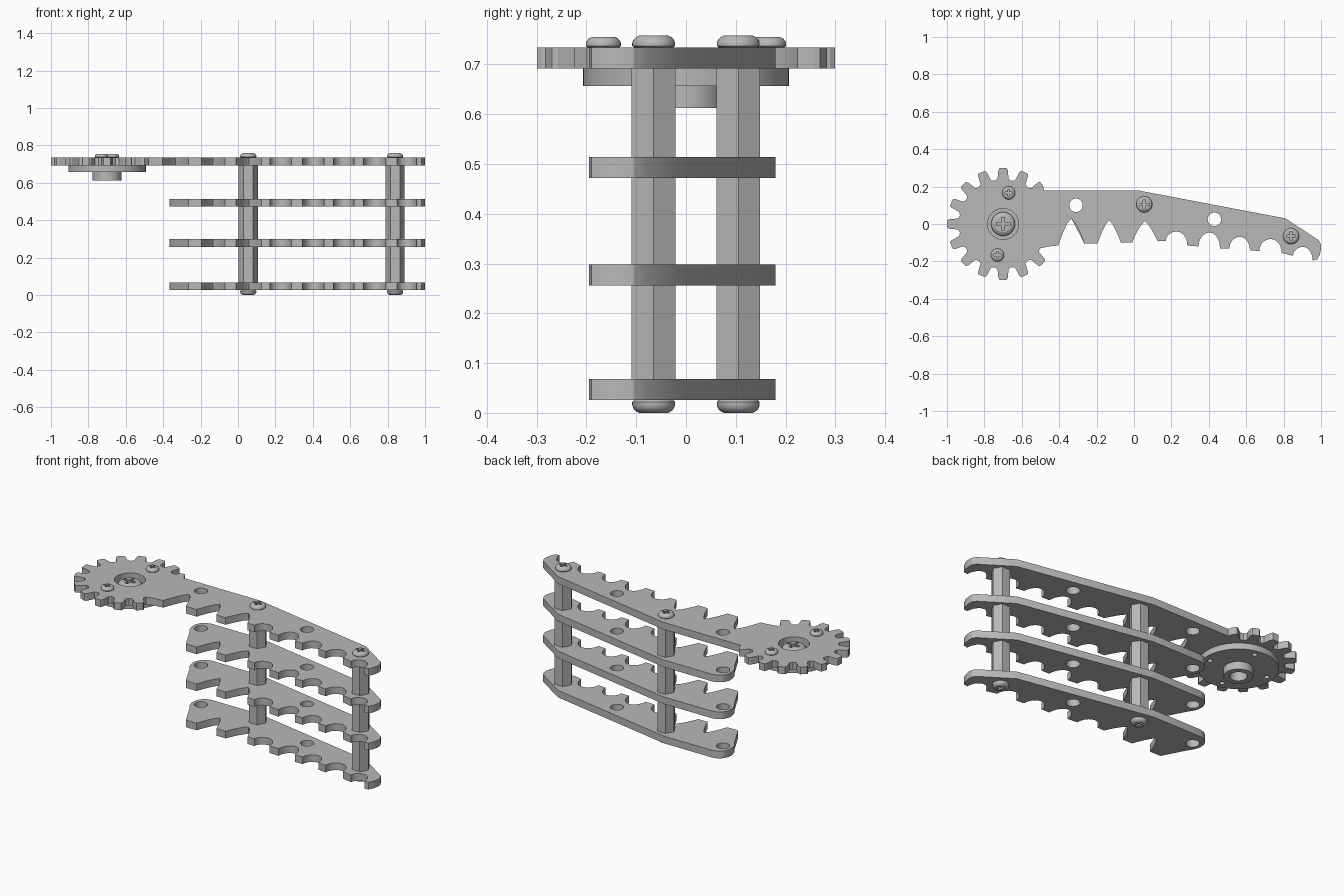
import bpy, bmesh, math
from mathutils import Matrix

old = bpy.data.objects.get("Cube")
if old:
    bpy.data.objects.remove(old)

grey = bpy.data.materials.new("plain_grey")
grey.use_nodes = True
grey.diffuse_color = (0.48, 0.48, 0.48, 1)
grey.node_tree.nodes["Principled BSDF"].inputs["Base Color"].default_value = grey.diffuse_color

GEAR_X, GEAR_R = -0.70, 0.30
THICK = 0.042
LEVELS = [0.026, 0.256, 0.472, 0.692]
POSTS = [(0.055, 0.105), (0.84, -0.065)]
HOLES = [(-0.31, 0.10), (0.43, 0.025)]


def finish(name, bm):
    bmesh.ops.recalc_face_normals(bm, faces=bm.faces)
    mesh = bpy.data.meshes.new(name)
    bm.to_mesh(mesh)
    bm.free()
    mesh.materials.append(grey)
    ob = bpy.data.objects.new(name, mesh)
    bpy.context.collection.objects.link(ob)
    return ob


def extrude(name, outline, z, height):
    bm = bmesh.new()
    face = bm.faces.new([bm.verts.new((x, y, z)) for x, y in outline])
    moved = bmesh.ops.extrude_face_region(bm, geom=[face])["geom"]
    bmesh.ops.translate(bm, vec=(0, 0, height),
                        verts=[v for v in moved if isinstance(v, bmesh.types.BMVert)])
    return finish(name, bm)


def circle(x, y, r, n=32):
    return [(x + r * math.cos(math.tau * i / n), y + r * math.sin(math.tau * i / n))
            for i in range(n)]


def cut(ob, cutters):
    # apply the cutters and then remove them
    for c in cutters:
        mod = ob.modifiers.new("cut", "BOOLEAN")
        mod.operation, mod.solver, mod.object = "DIFFERENCE", "EXACT", c
    bpy.context.view_layer.update()
    mesh = bpy.data.meshes.new_from_object(
        ob.evaluated_get(bpy.context.evaluated_depsgraph_get()))
    ob.modifiers.clear()
    ob.data = mesh
    for c in cutters:
        bpy.data.objects.remove(c)


def smooth(ob):
    bpy.ops.object.select_all(action="DESELECT")
    ob.select_set(True)
    bpy.context.view_layer.objects.active = ob
    bpy.ops.object.shade_smooth_by_angle(angle=math.radians(25))


def notch(a, b, top, pointed):
    # arch between two tooth corners, without its end points
    pts, n = [], 10
    for i in range(1, n):
        s = -math.cos(math.pi * i / n)
        rise = 1 - abs(s) ** 1.4 if pointed else math.sqrt(1 - s * s)
        t = (s + 1) / 2
        base = a[1] + (b[1] - a[1]) * t
        pts.append((a[0] + (b[0] - a[0]) * t, base + (top - base) * rise))
    return pts


# Toothed lower edge: flat tooth ends and the arch tops between them
TEETH = [((-0.265, -0.105), (-0.195, -0.105)), ((-0.07, -0.10), (-0.01, -0.10)),
         ((0.125, -0.09), (0.17, -0.09)), ((0.285, -0.115), (0.345, -0.12)),
         ((0.46, -0.13), (0.51, -0.13)), ((0.62, -0.14), (0.67, -0.145)),
         ((0.79, -0.155), (0.85, -0.17)), ((0.955, -0.195), (0.98, -0.19))]
TOPS = [0.02, 0.015, -0.04, -0.045, -0.068, -0.08, -0.122]

edge = list(TEETH[0])
for i, top in enumerate(TOPS):
    edge += notch(TEETH[i][1], TEETH[i + 1][0], top, i < 2) + list(TEETH[i + 1])
edge += [(0.993, -0.165), (1.0, -0.13), (0.998, -0.105), (0.985, -0.085),
         (0.81, 0.03), (0.02, 0.18)]

# Short jaw outline with a rounded back end
short_jaw = edge + [(-0.295, 0.18), (-0.325, 0.172), (-0.35, 0.152), (-0.363, 0.125),
                    (-0.365, 0.095), (-0.355, 0.06), (-0.33, 0.02)]

# Geared jaw outline: the same edge running into a spur gear
gear = [(-0.48, 0.18), (-0.487, 0.205)]
for k in range(2, 15):
    for offset, r in ((-7, 0.243), (-5, 0.29), (-3.5, GEAR_R),
                      (3.5, GEAR_R), (5, 0.29), (7, 0.243), (11.25, 0.235)):
        if k == 2 and offset < 0:
            continue
        ang = math.radians(22.5 * k + offset)
        gear.append((GEAR_X + r * math.cos(ang), r * math.sin(ang)))
arm_start = [(-0.455, -0.12), (-0.405, -0.115)]
geared_jaw = gear + arm_start + notch(arm_start[-1], TEETH[0][0], 0.03, True) + edge

# Jaw plates
for i, z in enumerate(LEVELS):
    last = i == len(LEVELS) - 1
    plate = extrude("geared_jaw_plate" if last else f"jaw_plate_{i + 1}",
                    geared_jaw if last else short_jaw, z, THICK)
    cutters = [extrude("cutter", circle(x, y, 0.036), z - 0.1, 0.3) for x, y in HOLES]
    if last:
        cutters.append(extrude("cutter", circle(GEAR_X, 0, 0.083), z - 0.1, 0.3))
    cut(plate, cutters)
    smooth(plate)

# Servo hub: flange with small holes, and a hollow boss below it
flange = extrude("hub_flange", circle(GEAR_X, 0, 0.207, 64), 0.657, 0.035)
cutters = [extrude("cutter", circle(GEAR_X, 0, 0.045), 0.60, 0.075)]
for k in range(4):
    a = math.radians(80 + 90 * k)
    cutters.append(extrude("cutter", circle(GEAR_X + 0.168 * math.cos(a),
                                            0.168 * math.sin(a), 0.014, 16), 0.6, 0.085))
cut(flange, cutters)
smooth(flange)
boss = extrude("hub_boss", circle(GEAR_X, 0, 0.077, 48), 0.613, 0.044)
cut(boss, [extrude("cutter", circle(GEAR_X, 0, 0.045), 0.58, 0.1)])
smooth(boss)


def screw(name, x, y, z, r, h, up=1):
    # rounded pan head with a cross recess
    bm = bmesh.new()
    profile = [(0, 0), (r * 0.9, 0), (r, h * 0.15), (r, h * 0.4), (r * 0.95, h * 0.65),
               (r * 0.84, h * 0.85), (r * 0.68, h), (0, h)]
    verts = [bm.verts.new((px, 0, pz)) for px, pz in profile]
    edges = [bm.edges.new(p) for p in zip(verts, verts[1:])]
    bmesh.ops.spin(bm, geom=verts + edges, cent=(0, 0, 0), axis=(0, 0, 1),
                   angle=math.tau, steps=32)
    bmesh.ops.remove_doubles(bm, verts=bm.verts, dist=0.0001)
    head = finish(name, bm)
    w, l = r * 0.13, r * 0.56
    cross = [(w, -l), (w, -w), (l, -w), (l, w), (w, w), (w, l),
             (-w, l), (-w, w), (-l, w), (-l, -w), (-w, -w), (-w, -l)]
    cut(head, [extrude("cutter", cross, h * 0.4, h)])
    spin = Matrix.Rotation(0 if up > 0 else math.pi, 4, "X")
    head.data.transform(Matrix.Translation((x, y, z)) @ spin)
    smooth(head)


# Hexagonal standoffs, with a screw at each end
top = LEVELS[-1] + THICK
for name, (x, y) in zip(("rear", "tip"), POSTS):
    for i in range(3):
        low = LEVELS[i] + THICK
        extrude(f"{name}_standoff_{i + 1}", circle(x, y, 0.051, 6), low, LEVELS[i + 1] - low)
    screw(f"{name}_top_screw", x, y, top, 0.043, 0.024)
    screw(f"{name}_bottom_screw", x, y, LEVELS[0], 0.043, 0.026, -1)

# Gear screws
screw("gear_screw_back", GEAR_X + 0.03, 0.166, top, 0.035, 0.021)
screw("gear_screw_front", GEAR_X - 0.03, -0.166, top, 0.035, 0.021)
screw("hub_centre_screw", GEAR_X, 0, LEVELS[-1], 0.064, 0.034)
